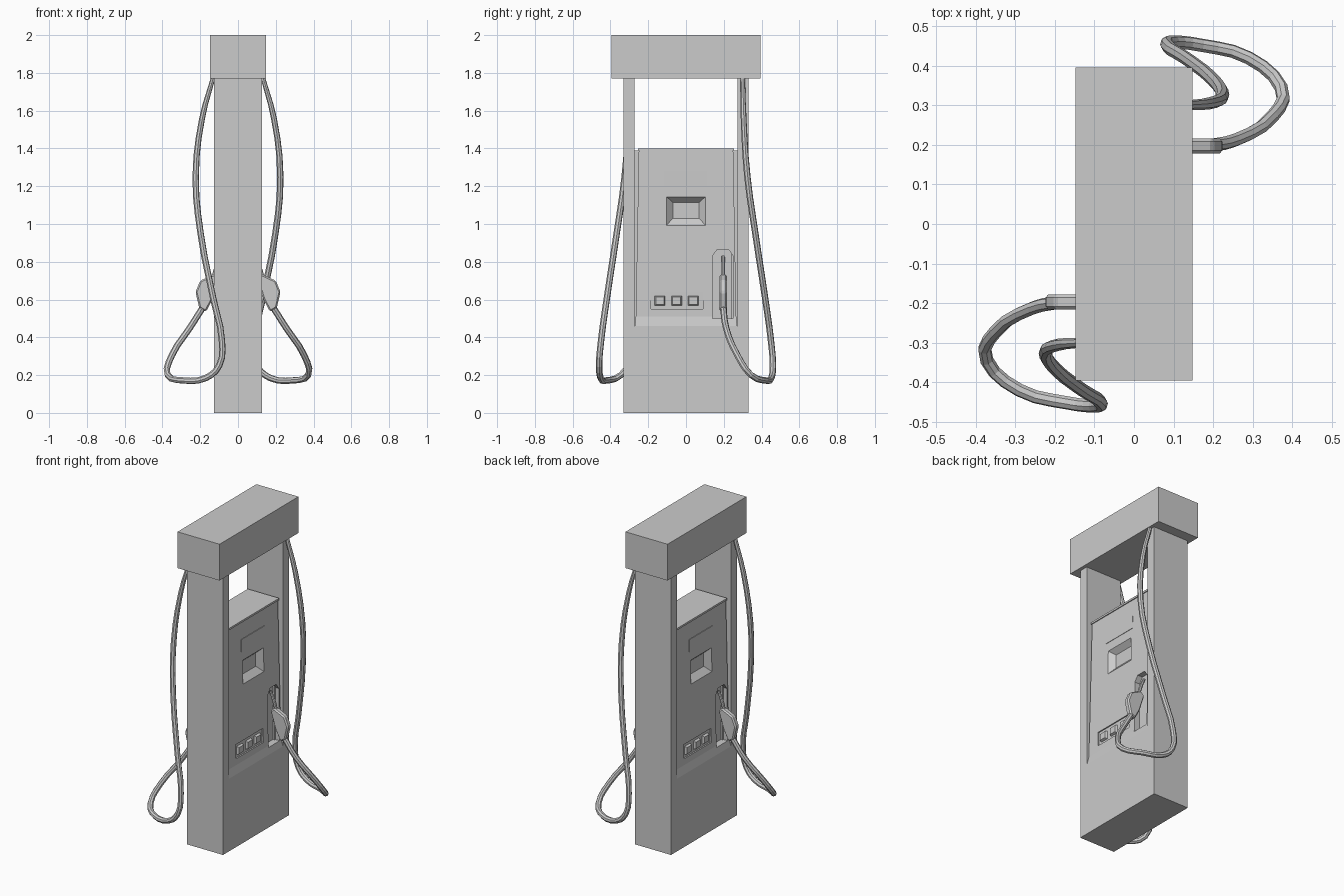
import bpy, bmesh, math
from mathutils import Matrix

old = bpy.data.objects.get("Cube")
if old:
    bpy.data.objects.remove(old, do_unlink=True)

grey = bpy.data.materials.new("plain grey")
grey.use_nodes = True
GREY = (0.6, 0.6, 0.6, 1)
grey.diffuse_color = GREY
grey.node_tree.nodes["Principled BSDF"].inputs["Base Color"].default_value = GREY


def add(name, bm):
    bmesh.ops.recalc_face_normals(bm, faces=bm.faces)
    me = bpy.data.meshes.new(name)
    bm.to_mesh(me)
    bm.free()
    me.materials.append(grey)
    ob = bpy.data.objects.new(name, me)
    bpy.context.collection.objects.link(ob)
    return ob


def loft(name, rings):
    """Closed solid through rings of matching points."""
    bm = bmesh.new()
    loops = [[bm.verts.new(p) for p in ring] for ring in rings]
    n = len(loops[0])
    for a, b in zip(loops, loops[1:]):
        for i in range(n):
            j = (i + 1) % n
            bm.faces.new((a[i], a[j], b[j], b[i]))
    bm.faces.new(loops[0][::-1])
    bm.faces.new(loops[-1])
    return add(name, bm)


def rect_z(hx, hy, z):
    return [(-hx, -hy, z), (hx, -hy, z), (hx, hy, z), (-hx, hy, z)]


def rect_x(x, y0, y1, z0, z1):
    return [(x, y0, z0), (x, y1, z0), (x, y1, z1), (x, y0, z1)]


def plate(name, x0, x1, y0, y1, z0, z1, inset=0):
    return loft(name, [rect_x(x0, y0, y1, z0, z1),
                       rect_x(x1, y0 + inset, y1 - inset, z0 + inset, z1 - inset)])


def turn(ob):
    """Copy a part half a turn round to the other side."""
    c = ob.copy()
    c.data = ob.data.copy()
    c.data.transform(Matrix.Rotation(math.pi, 4, "Z"))
    c.name = ob.name + "_far"
    bpy.context.collection.objects.link(c)
    return c


def cut(target, cutter):
    m = target.modifiers.new("cut", "BOOLEAN")
    m.operation = "DIFFERENCE"
    m.solver = "EXACT"
    m.object = cutter
    bpy.context.view_layer.objects.active = target
    bpy.ops.object.modifier_apply(modifier=m.name)
    bpy.data.objects.remove(cutter, do_unlink=True)


# Main frame: base, columns and hood
D = 0.126
loft("base", [rect_z(D, 0.33, 0), rect_z(D, 0.33, 0.46)])
for name, y0, y1 in (("front_column", -0.33, -0.272), ("back_column", 0.272, 0.33)):
    plate(name, -D, D, y0, y1, 0.46, 1.77)
loft("hood", [rect_z(0.1475, 0.395, 1.77), rect_z(0.1475, 0.395, 2)])

# Cabinet with sloping faces, set between the columns
cabinet = loft("cabinet", [rect_z(D, 0.27, 0.46), rect_z(0.115, 0.266, 0.51),
                           rect_z(0.104, 0.25, 1.39)])
loft("cabinet_core", [rect_z(0.03, 0.274, 0.46), rect_z(0.03, 0.274, 1.385)])
for name, y in (("front_filler", -0.258), ("back_filler", 0.258)):
    plate(name, -0.088, 0.088, y - 0.016, y + 0.016, 0.46, 1.39)
loft("cabinet_cap", [rect_z(0.11, 0.255, 1.388), rect_z(0.11, 0.255, 1.4)])

# Screen recess, keypad tray and nozzle holster cut into both faces
outline = [(0.14, 0.50), (0.25, 0.50), (0.25, 0.83), (0.225, 0.865),
           (0.165, 0.865), (0.14, 0.83)]
cutters = [
    loft("screen_cutter", [rect_x(0.075, -0.07, 0.07, 1.03, 1.115),
                           rect_x(0.12, -0.115, 0.115, 0.98, 1.155)]),
    plate("keypad_cutter", 0.106, 0.2, -0.185, 0.09, 0.55, 0.64),
    loft("holster_cutter", [[(x, y, z) for y, z in outline] for x in (0.075, 0.2)]),
]
for cutter in cutters:
    cut(cabinet, turn(cutter))
    cut(cabinet, cutter)

parts = [plate("label_plate", 0.09, 0.109, -0.12, 0.115, 1.2, 1.28)]

# Keypad buttons
for i in range(3):
    y = -0.138 + i * 0.088
    parts.append(plate("button_%d" % (i + 1), 0.1, 0.12, y - 0.03, y + 0.03,
                       0.565, 0.622, 0.008))

# Nozzle: handle, bevelled grip body and spout
profile = [(0.10, 0.71), (0.125, 0.735), (0.20, 0.70), (0.225, 0.64),
           (0.205, 0.555), (0.17, 0.535), (0.135, 0.60)]
body = loft("nozzle_body", [[(x, y, z) for x, z in profile] for y in (0.178, 0.216)])
bm = bmesh.new()
bm.from_mesh(body.data)
bmesh.ops.bevel(bm, geom=bm.edges[:], offset=0.008, segments=1, affect="EDGES")
bm.to_mesh(body.data)
bm.free()
parts.append(body)


def tube(name, points, radius):
    """Eight-sided tube along (x, y, z, relative radius) points."""
    cu = bpy.data.curves.new(name, "CURVE")
    cu.dimensions = "3D"
    cu.bevel_depth = radius
    cu.bevel_resolution = 2
    cu.resolution_u = 3
    cu.use_fill_caps = True
    sp = cu.splines.new("BEZIER")
    sp.bezier_points.add(len(points) - 1)
    for bp, p in zip(sp.bezier_points, points):
        bp.co = p[:3]
        bp.radius = p[3]
        bp.handle_left_type = bp.handle_right_type = "AUTO"
    ob = bpy.data.objects.new(name, cu)
    bpy.context.collection.objects.link(ob)
    me = bpy.data.meshes.new_from_object(ob.evaluated_get(
        bpy.context.evaluated_depsgraph_get()))
    bpy.data.objects.remove(ob, do_unlink=True)
    bm = bmesh.new()
    bm.from_mesh(me)
    bpy.data.meshes.remove(me)
    for f in bm.faces:
        f.smooth = False
        f.material_index = 0
    return add(name, bm)


parts.append(tube("nozzle_spout", [(0.135, 0.197, 0.70, 1), (0.115, 0.197, 0.77, 1),
                                   (0.09, 0.197, 0.83, 0.8)], 0.01))

# Hose hanging from the hood, looping round and up to the nozzle
parts.append(tube("hose", [
    (0.13, 0.30, 1.78, 0.7), (0.19, 0.305, 1.56, 0.9), (0.224, 0.325, 1.25, 1),
    (0.198, 0.367, 0.95, 1), (0.13, 0.42, 0.60, 1), (0.085, 0.45, 0.38, 1),
    (0.10, 0.46, 0.25, 1), (0.17, 0.452, 0.185, 1), (0.29, 0.42, 0.172, 1),
    (0.372, 0.345, 0.20, 1), (0.35, 0.272, 0.305, 1), (0.255, 0.212, 0.45, 1),
    (0.185, 0.197, 0.56, 1)], 0.017))

for part in parts:
    turn(part)
